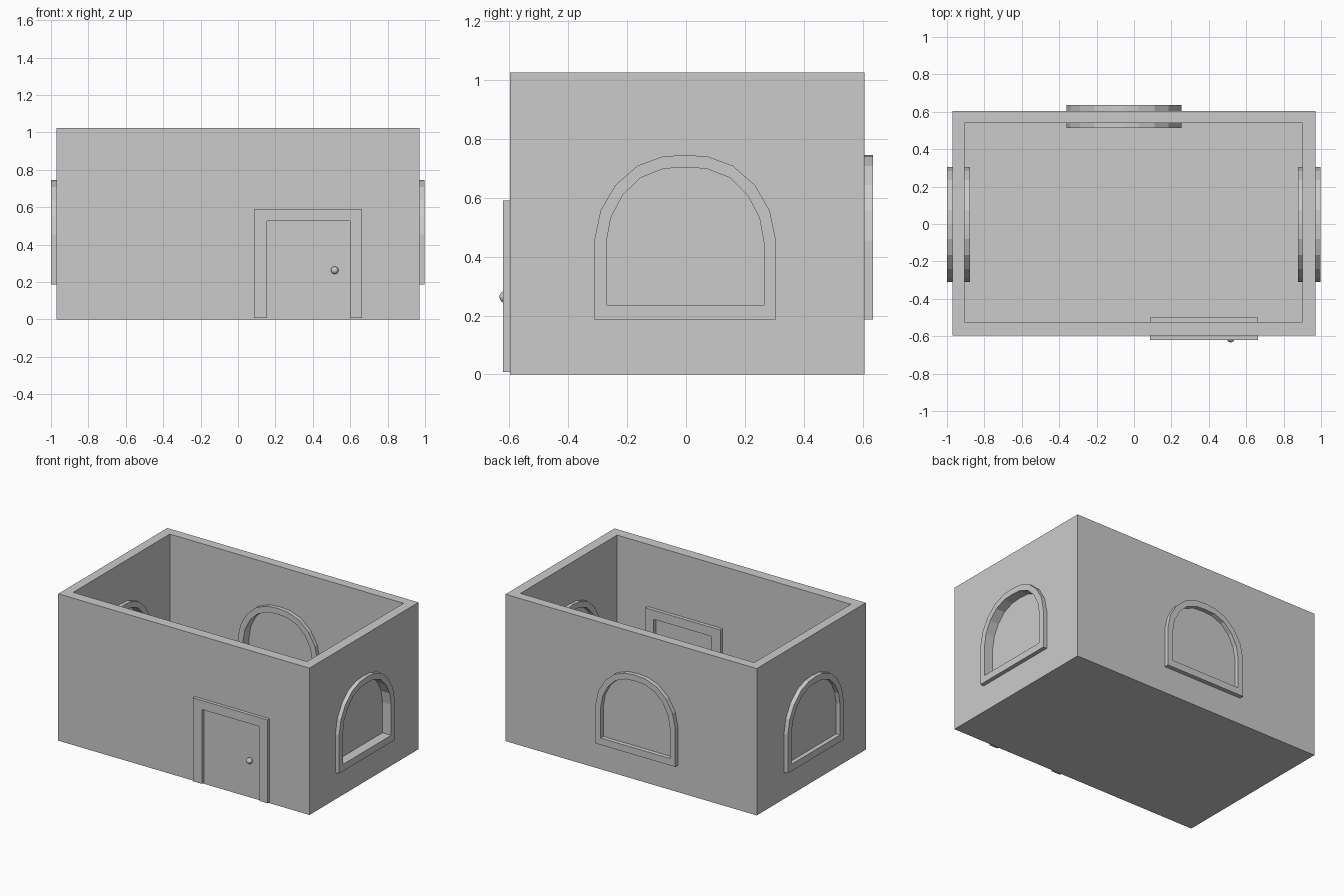
import bpy, bmesh, math
from mathutils import Matrix, Vector

if "Cube" in bpy.data.objects:
    bpy.data.objects.remove(bpy.data.objects["Cube"])


def finish(name, bm, matrix=Matrix()):
    bmesh.ops.recalc_face_normals(bm, faces=bm.faces)
    me = bpy.data.meshes.new(name)
    bm.to_mesh(me)
    bm.free()
    ob = bpy.data.objects.new(name, me)
    ob.matrix_world = matrix
    bpy.context.collection.objects.link(ob)
    return ob


def prism(name, loop, x0, x1, matrix=Matrix()):
    """Solid outline in local yz, extruded along x."""
    bm = bmesh.new()
    face = bm.faces.new([bm.verts.new((x0, y, z)) for y, z in loop])
    ext = bmesh.ops.extrude_face_region(bm, geom=[face])
    verts = [v for v in ext["geom"] if isinstance(v, bmesh.types.BMVert)]
    bmesh.ops.translate(bm, verts=verts, vec=(x1 - x0, 0, 0))
    return finish(name, bm, matrix)


def ring(name, outer, inner, x0, x1, matrix=Matrix()):
    """Frame between two matching outlines, extruded along x."""
    bm = bmesh.new()
    rows = [[bm.verts.new((x, y, z)) for y, z in loop]
            for loop, x in ((outer, x0), (outer, x1), (inner, x1), (inner, x0))]
    n = len(outer)
    for a in range(4):
        p, q = rows[a], rows[(a + 1) % 4]
        for i in range(n):
            j = (i + 1) % n
            bm.faces.new((p[i], p[j], q[j], q[i]))
    return finish(name, bm, matrix)


def box(name, lo, hi):
    bm = bmesh.new()
    bmesh.ops.create_cube(bm, size=1)
    lo, hi = Vector(lo), Vector(hi)
    bmesh.ops.scale(bm, verts=bm.verts, vec=hi - lo)
    bmesh.ops.translate(bm, verts=bm.verts, vec=(lo + hi) / 2)
    return finish(name, bm)


def mirrored(half):
    """Half outline from bottom corner to apex, mirrored in y."""
    return half + [(-y, z) for y, z in reversed(half[:-1])]


def cut(target, cutter):
    mod = target.modifiers.new("cut", "BOOLEAN")
    mod.object = cutter
    mod.operation = "DIFFERENCE"
    mod.solver = "EXACT"
    bpy.context.view_layer.objects.active = target
    bpy.ops.object.modifier_apply(modifier=mod.name)
    bpy.data.objects.remove(cutter)


# open-topped room shell
room = box("room_walls", (-0.97, -0.597, 0), (0.97, 0.605, 1.025))
cut(room, box("room_hollow", (-0.905, -0.525, 0.065), (0.90, 0.54, 1.3)))

# arched windows: same unit three times, pane near its local -x side
outer = mirrored([(-0.308, 0.187), (-0.308, 0.455), (-0.287, 0.556), (-0.237, 0.642),
                  (-0.162, 0.708), (-0.078, 0.739), (0, 0.745)])
inner = mirrored([(-0.267, 0.235), (-0.267, 0.449), (-0.252, 0.532), (-0.212, 0.608),
                  (-0.152, 0.667), (-0.073, 0.698), (0, 0.703)])
middle = [((a + c) / 2, (b + d) / 2) for (a, b), (c, d) in zip(outer, inner)]
turn = Matrix.Rotation(-math.pi / 2, 4, "Z")
windows = {
    "left": Matrix.Translation((-1.0, -0.003, 0)),
    "right": Matrix.Translation((0.876, -0.003, 0)),
    "back": Matrix.Translation((-0.053, 0.635, 0)) @ turn,
}
for side, m in windows.items():
    cut(room, prism("opening", middle, -0.1, 0.25, m))
    ring(side + "_window_frame", outer, inner, 0, 0.122, m)
    prism(side + "_window_pane", middle, 0.03, 0.055, m)

# door frame standing proud on both faces of the front wall
door_outer = [(0.085, 0.008), (0.085, 0.59), (0.663, 0.59), (0.663, 0.008)]
door_inner = [(0.155, 0.008), (0.155, 0.527), (0.60, 0.527), (0.60, 0.008)]
posts = door_outer + door_inner[::-1]
face_front = Matrix.Translation((0, -0.62, 0)) @ Matrix(
    ((0, 1, 0, 0), (1, 0, 0, 0), (0, 0, 1, 0), (0, 0, 0, 1)))
bm = bmesh.new()
base = bm.faces.new([bm.verts.new(face_front @ Vector((0, x, z))) for x, z in posts])
ext = bmesh.ops.extrude_face_region(bm, geom=[base])
bmesh.ops.translate(bm, vec=(0, 0.12, 0),
                    verts=[v for v in ext["geom"] if isinstance(v, bmesh.types.BMVert)])
finish("door_frame", bm)

# door knob
bm = bmesh.new()
bmesh.ops.create_uvsphere(bm, u_segments=12, v_segments=8, radius=0.021)
finish("door_knob", bm, Matrix.Translation((0.517, -0.612, 0.263)) @ Matrix.Rotation(math.pi / 2, 4, "X"))
